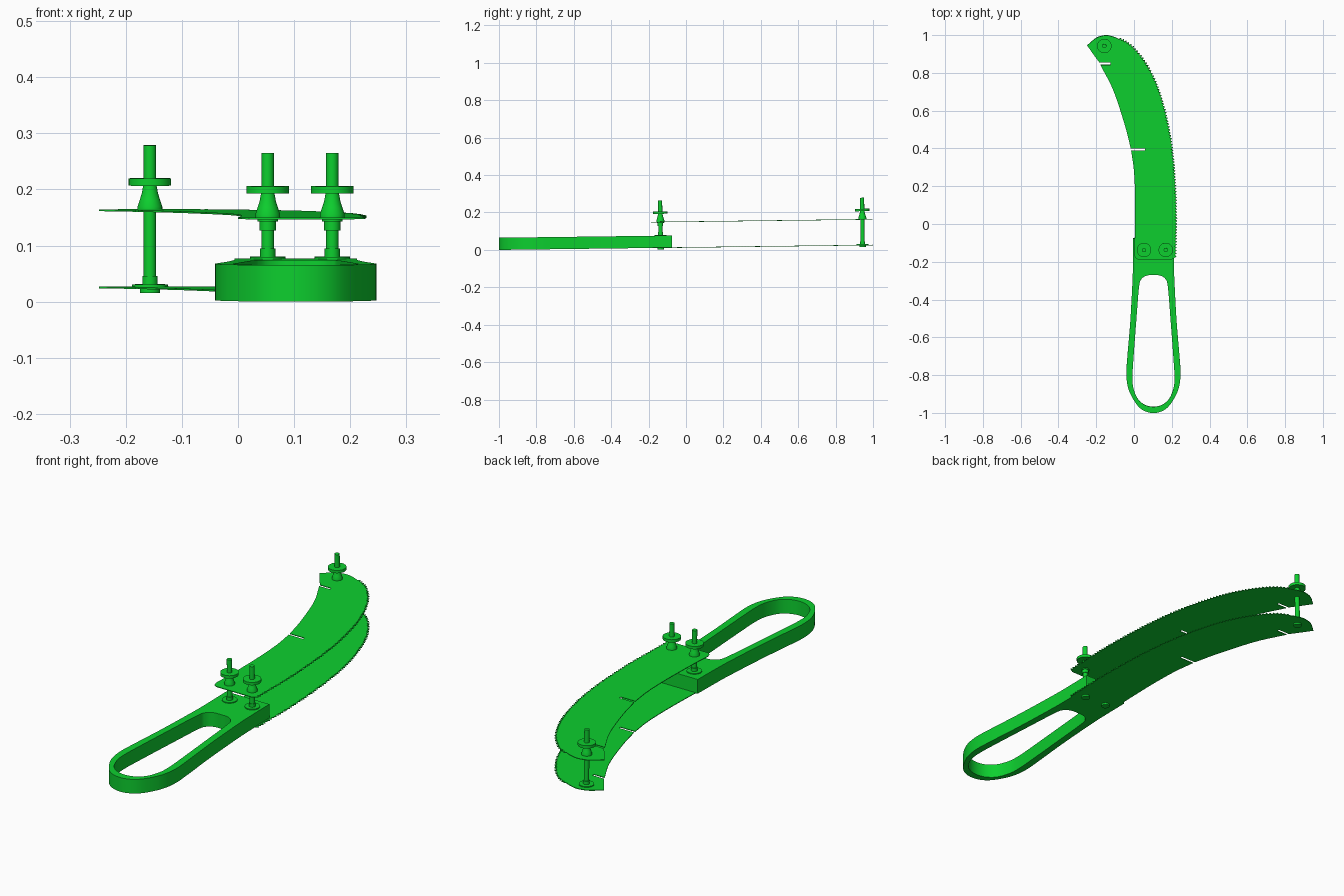
import bpy, bmesh, math
from mathutils import Vector, Matrix

if "Cube" in bpy.data.objects:
    bpy.data.objects.remove(bpy.data.objects["Cube"], do_unlink=True)

green = bpy.data.materials.new("bright_green")
green.use_nodes = True
COLOUR = (0.004, 0.63, 0.028, 1)
green.diffuse_color = COLOUR
green.node_tree.nodes["Principled BSDF"].inputs["Base Color"].default_value = COLOUR

# The whole tool leans slightly upward from the handle's end
TILT = (Matrix.Translation((0, -1, 0)) @ Matrix.Rotation(0.0128, 4, "X")
        @ Matrix.Translation((0, 1, 0)))


def finish(name, bm):
    bmesh.ops.recalc_face_normals(bm, faces=bm.faces)
    bm.transform(TILT)
    mesh = bpy.data.meshes.new(name)
    bm.to_mesh(mesh)
    bm.free()
    mesh.materials.append(green)
    obj = bpy.data.objects.new(name, mesh)
    bpy.context.collection.objects.link(obj)
    bpy.ops.object.select_all(action="DESELECT")
    obj.select_set(True)
    bpy.context.view_layer.objects.active = obj
    bpy.ops.object.shade_smooth_by_angle(angle=math.radians(30))
    return obj


def spline(points, closed=False, steps=6):
    """Smooth curve through 2D points."""
    p = [Vector(q) for q in points]
    n = len(p)
    out = []
    for i in range(n if closed else n - 1):
        b, c = p[i], p[(i + 1) % n]
        a = p[i - 1] if closed or i else b * 2 - c
        d = p[(i + 2) % n] if closed or i + 2 < n else c * 2 - b
        for k in range(steps):
            t = k / steps
            out.append(0.5 * (2 * b + (c - a) * t + (2 * a - 5 * b + 4 * c - d) * t ** 2
                              + (3 * b - a - 3 * c + d) * t ** 3))
    return out if closed else out + [p[-1]]


def plate(name, loops, z, height):
    """Flat outline, with optional holes, given a thickness."""
    bm = bmesh.new()
    edges = []
    for loop in loops:
        verts = [bm.verts.new((q[0], q[1], z)) for q in loop]
        edges += [bm.edges.new((v, verts[i - 1])) for i, v in enumerate(verts)]
    bmesh.ops.triangle_fill(bm, edges=edges, use_beauty=True)
    top = bmesh.ops.extrude_face_region(bm, geom=bm.faces[:])["geom"]
    bmesh.ops.translate(bm, vec=(0, 0, height),
                        verts=[g for g in top if isinstance(g, bmesh.types.BMVert)])
    return finish(name, bm)


def turned(name, x, y, profile):
    """Round part turned from (radius, height) steps."""
    bm = bmesh.new()
    pts = [(0, profile[0][1])] + profile + [(0, profile[-1][1])]
    verts = [bm.verts.new((r, 0, z)) for r, z in pts]
    edges = [bm.edges.new(pair) for pair in zip(verts, verts[1:])]
    bmesh.ops.spin(bm, geom=verts + edges, cent=(0, 0, 0), axis=(0, 0, 1),
                   angle=math.tau, steps=32)
    bmesh.ops.remove_doubles(bm, verts=bm.verts, dist=0.0001)
    bmesh.ops.translate(bm, verts=bm.verts, vec=(x, y, 0))
    return finish(name, bm)


def cylinder(name, x, y, r, z0, z1):
    return turned(name, x, y, [(r, z0), (r, z1)])


def toothed(points, teeth, depth):
    """Even saw teeth on the outer side of a curve."""
    path = spline(points, steps=40)
    lengths = [0]
    for a, b in zip(path, path[1:]):
        lengths.append(lengths[-1] + (b - a).length)
    out, i = [], 0
    for k in range(2 * teeth + 1):
        s = lengths[-1] * k / (2 * teeth)
        while i < len(path) - 2 and lengths[i + 1] < s:
            i += 1
        way = path[i + 1] - path[i]
        q = path[i] + way * ((s - lengths[i]) / way.length)
        way.normalize()
        out.append(q + Vector((way.y, -way.x)) * depth * (k % 2))
    return out


# Loop handle with a solid block at the blade end
CX = 0.103


def mirrored(half):
    right = [(CX + d, y) for d, y in half]
    left = [(CX - d, y) for d, y in reversed(half) if d > 0]
    return left + right


outer = spline(mirrored([(0, -1), (.05, -.988), (.09, -.953), (.13, -.88), (.1435, -.8), (.138, -.7),
                         (.123, -.52), (.111, -.3), (.109, -.2), (.109, -.075)]))
inner_right = [(0, -.967), (.045, -.957), (.083, -.925), (.107, -.865), (.111, -.8), (.105, -.7),
               (.09, -.5), (.076, -.33), (.063, -.29), (.035, -.272)]
inner = spline(mirrored(inner_right) + [(CX, -.27)], closed=True)
plate("handle", [outer, inner], 0, 0.065)

# Curved saw blades: toothed outer edge, plain tip, slotted inner edge
edge = toothed([(.214, -.178), (.218, .03), (.214, .185), (.2, .37), (.172, .545), (.12, .725),
                (.055, .855), (-.02, .945), (-.08, .98)], 80, 0.011)
tip = spline([(-.1, .99), (-.14, 1), (-.175, .996), (-.205, .983), (-.248, .947)])


def slot(x, y):
    return [(x, y + .006), (x, y - .006)]


back = (spline([(-.248, .947), (-.215, .9), (-.183, .856)]) + slot(-.125, .85)
        + spline([(-.178, .844), (-.11, .71), (-.05, .53), (-.017, .402)]) + slot(.058, .396)
        + spline([(-.015, .39), (0, .28), (.006, .13), (.004, -.07), (0, -.155)]))
base = [(.006, -.176), (.02, -.186), (.2, -.186)]
blade = edge + tip + back[1:] + base
for name, z in (("lower_blade", -0.001), ("upper_blade", 0.1365)):
    plate(name, [blade], z, 0.003)

# Clamping posts: two through the handle block, one at the blade tip
for label, x, y, seat in (("right", .053, -.135, .065), ("left", .168, -.135, .065),
                          ("tip", -.157, .945, .002)):
    cylinder(label + "_post_rod", x, y, .011, -.004, .254)
    cylinder(label + "_post_head", x, y, .018, -.009, -.001)
    cylinder(label + "_post_washer", x, y, .032, seat, seat + .004)
    cylinder(label + "_post_nut", x, y, .0135, seat + .004, seat + .019)
    turned(label + "_post_clamp", x, y, [(.022, .1395), (.022, .145), (.018, .157), (.0145, .168),
                                        (.012, .182), (.038, .182), (.038, .195)])
    if label != "tip":
        turned(label + "_post_sleeve", x, y, [(.0145, .116), (.0145, .132), (.018, .132),
                                             (.018, .1365)])
